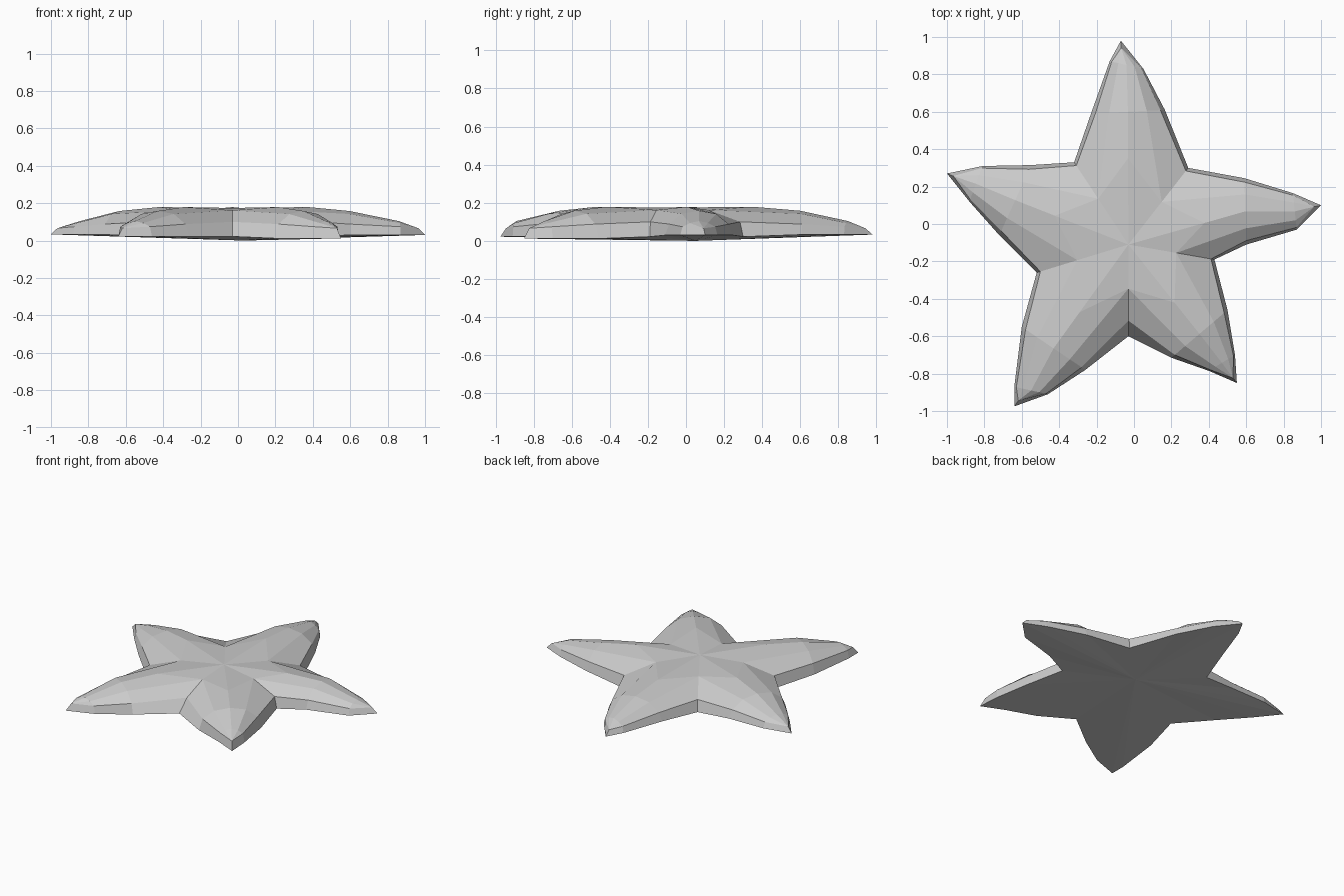
import bpy, bmesh
from mathutils import Vector

if "Cube" in bpy.data.objects:
    bpy.data.objects.remove(bpy.data.objects["Cube"])

# Each arm: tip, then far / mid points of the clockwise side, inner corner, and mid / far of the next arm
OUTLINE = [
    (-.07, .98), (.05, .83), (.165, .61), (.29, .30), (.59, .245), (.85, .165),
    (1.0, .10), (.87, -.03), (.60, -.11), (.43, -.19), (.50, -.46), (.54, -.70),
    (.55, -.85), (.40, -.785), (.20, -.715), (-.03, -.60), (-.26, -.78), (-.46, -.91),
    (-.64, -.975), (-.64, -.87), (-.60, -.55), (-.52, -.26), (-.72, -.06), (-.88, .12),
    (-1.0, .27), (-.81, .31), (-.55, .315), (-.32, .33), (-.23, .59), (-.13, .87)]
BASE_Z = [.033, .03, .012, .022, .033]           # underside height of each arm
N = len(OUTLINE)
P = [Vector((x, y, 0)) for x, y in OUTLINE]
C = Vector((-.03, -.11, 0))
bm = bmesh.new()


def vert(p, z):
    return bm.verts.new((p.x, p.y, z))


def face(*vs):
    bm.faces.new(vs)


# Outer edge, and the slightly inset rim above it
base, rim = [], []
for i, p in enumerate(P):
    k = i % 6
    arm = ((i + 2) // 6) % 5
    base.append(vert(p, .022 if k == 3 else BASE_Z[arm]))
    axis = {1: i - 2, 5: i + 2, 2: i - 4, 4: i + 4}
    if k == 0:
        q, z = p.lerp(C, .035), .066
    elif k == 3:
        q, z = p.lerp(C, .17 if i == 15 else .04), .10
    else:
        q, z = p.lerp((p + P[axis[k] % N]) / 2, .12), (.074 if k in (1, 5) else .088)
    rim.append(vert(q, z))

# Ridge of every arm, and the shoulder above every inner corner
centre = vert(C, .174)
valley = [vert(rim[a * 6 + 3].co.lerp(C, .42), .162) for a in range(5)]
ridges = []
for a in range(5):
    t = a * 6
    r1 = (P[t + 1] + P[t - 1]) / 2
    r2 = (P[t + 2] + P[t - 2]) / 2
    ridges.append((vert(r1, .104), vert(r2, .158), vert(r2.lerp(C, .35), .179)))

# Top of both sides of each arm: steep flank up to a shoulder, then a gentle crown
for a in range(5):
    t = a * 6
    r1, r2, r3 = ridges[a]
    for s in (1, -1):
        T, F, M, I = (rim[(t + s * k) % N] for k in range(4))
        V = valley[a if s == 1 else a - 1]
        sf = vert(F.co.lerp(r1.co, .45), .094)
        sm = vert(M.co.lerp(r2.co, .42), .142)
        face(T, F, sf)
        face(T, sf, r1)
        face(F, M, sm, sf)
        face(M, I, V, sm)
        face(sf, sm, r2, r1)
        face(sm, V, r3, r2)
        face(V, centre, r3)

# Edge wall and shallow underside
under = vert(Vector((.03, .05, 0)), 0)
for i in range(N):
    j = (i + 1) % N
    face(base[i], base[j], rim[j], rim[i])
    face(base[j], base[i], under)

bmesh.ops.recalc_face_normals(bm, faces=bm.faces[:])
mesh = bpy.data.meshes.new("starfish")
bm.to_mesh(mesh)
bm.free()
bpy.context.collection.objects.link(bpy.data.objects.new("starfish", mesh))
